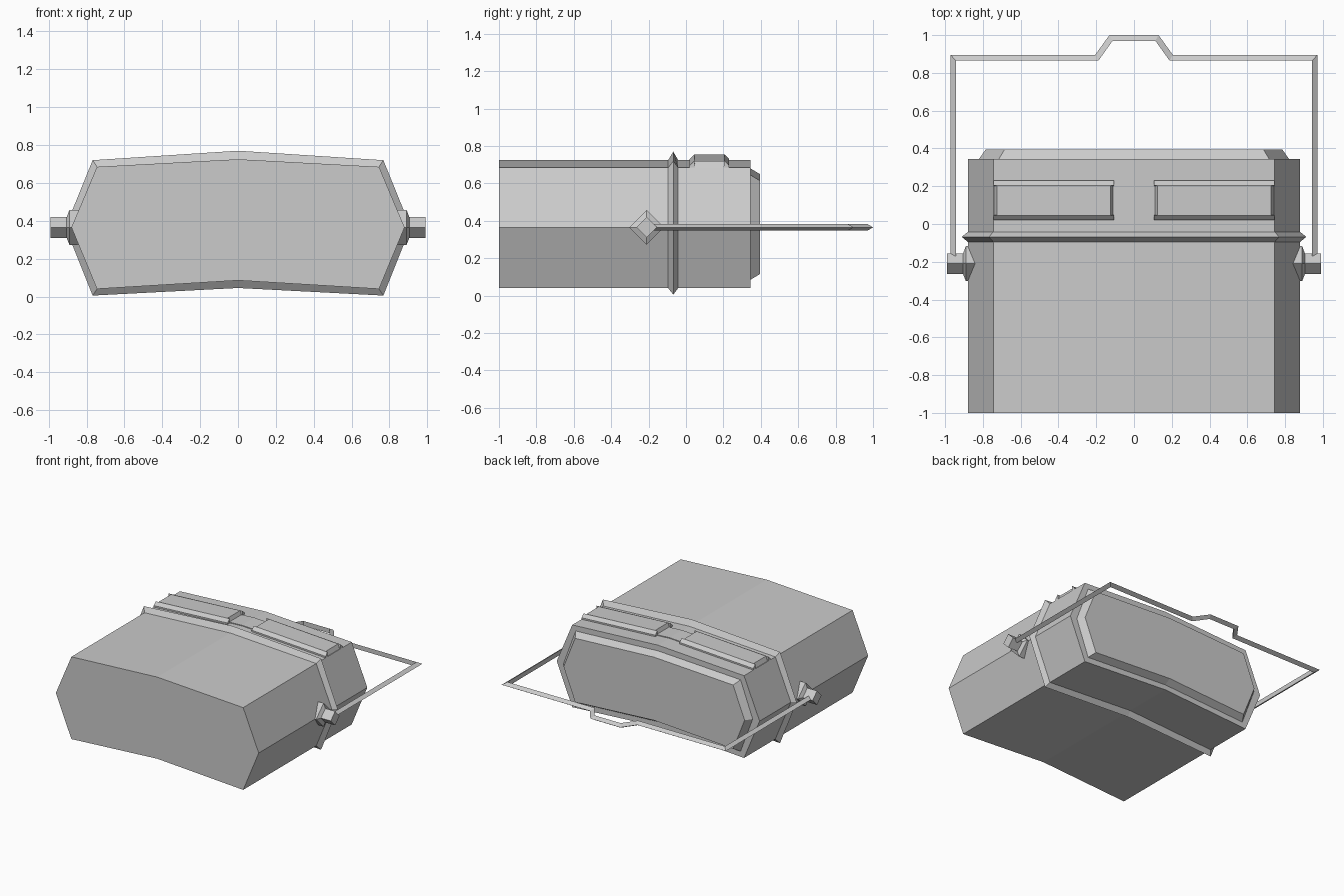
import bpy
import bmesh

if "Cube" in bpy.data.objects:
    bpy.data.objects.remove(bpy.data.objects["Cube"])

metal = bpy.data.materials.new("light_grey_metal")
metal.use_nodes = True
metal.diffuse_color = (0.6, 0.6, 0.6, 1)
metal.node_tree.nodes["Principled BSDF"].inputs["Base Color"].default_value = (0.6, 0.6, 0.6, 1)


def loft(name, rings, closed=True):
    """Skin matching rings of points and cap both ends."""
    bm = bmesh.new()
    loops = [[bm.verts.new(p) for p in ring] for ring in rings]
    n = len(loops[0])
    for a, b in zip(loops, loops[1:]):
        for i in range(n):
            j = (i + 1) % n
            bm.faces.new((a[i], a[j], b[j], b[i]))
    bm.faces.new(loops[0])
    bm.faces.new(loops[-1])
    bmesh.ops.recalc_face_normals(bm, faces=bm.faces[:])
    mesh = bpy.data.meshes.new(name)
    bm.to_mesh(mesh)
    bm.free()
    mesh.materials.append(metal)
    obj = bpy.data.objects.new(name, mesh)
    bpy.context.collection.objects.link(obj)
    return obj


MID = 0.365


def section(y, side, corner, top, top_mid, low, low_mid):
    """Eight-sided outline with a peaked top and a dented bottom."""
    return [(-side, y, MID), (-corner, y, top), (0, y, top_mid), (corner, y, top),
            (side, y, MID), (corner, y, low), (0, y, low_mid), (-corner, y, low)]


body = (0.88, 0.745, 0.685, 0.725, 0.04, 0.085)
ridge = (0.912, 0.768, 0.72, 0.77, 0.005, 0.045)

# Main can, lid seam ridge and raised back panel
loft("can_body", [section(-1, *body), section(0.345, *body)])
loft("lid_ridge", [section(-0.095, *body), section(-0.068, *ridge), section(-0.042, *body)])
loft("back_panel", [section(0.345, 0.82, 0.715, 0.645, 0.68, 0.085, 0.125),
                    section(0.395, 0.785, 0.685, 0.615, 0.65, 0.115, 0.155)])


def roof(x):
    """Height of the can's top at x."""
    return 0.725 - 0.04 * abs(x) / 0.745


def roof_bar(name, profile, x0, x1, lean=0):
    """Sweep a (y, height) profile along the sloping top, with leaning ends."""
    rings = []
    for x, s in ((x0, 1), (x1, -1)):
        rings.append([(x + (s * lean if h > 0 else 0), y,
                       roof(x) + h) for y, h in profile])
    return loft(name, rings)


# Strap brackets on the lid, mirrored left and right
for s, side in ((1, "left"), (-1, "right")):
    a, b = s * 0.105, s * 0.745
    roof_bar(side + "_bracket_front_rail", [(0.02, -0.01), (0.02, 0.012), (0.045, 0.036), (0.05, -0.01)], a, b)
    roof_bar(side + "_bracket_back_rail", [(0.23, -0.01), (0.23, 0.012), (0.205, 0.036), (0.2, -0.01)], a, b)
    roof_bar(side + "_bracket_plate", [(0.045, -0.01), (0.045, 0.034), (0.205, 0.034), (0.205, -0.01)],
             a, b, 0.02 * s)
    # Strap showing between the brackets
    roof_bar(side + "_strap", [(0.05, -0.01), (0.05, 0.006), (0.205, 0.006), (0.205, -0.01)], 0, s * 0.12)


def diamond(x, r):
    return [(x, -0.21 + r, MID), (x, -0.21, MID + r), (x, -0.21 - r, MID), (x, -0.21, MID - r)]


# Handle pivots
for s, side in ((1, "left"), (-1, "right")):
    loft(side + "_pivot_base", [diamond(s * 0.8, 0.09), diamond(s * 0.89, 0.093), diamond(s * 0.905, 0.055)])
    loft(side + "_pivot_pin", [diamond(s * 0.86, 0.055), diamond(s * 0.99, 0.055)])

# Swing handle: triangular wire with its ridge on the outside
inner = [(0.943, -0.17), (0.943, 0.865), (0.188, 0.865), (0.113, 0.97)]
outer = [(0.972, -0.17), (0.972, 0.896), (0.205, 0.896), (0.13, 1.0)]
half = list(zip(inner, outer))
path = half + [((-i[0], i[1]), (-o[0], o[1])) for i, o in reversed(half)]
loft("swing_handle", [[(*i, MID - 0.018), (*o, MID), (*i, MID + 0.018)] for i, o in path])
